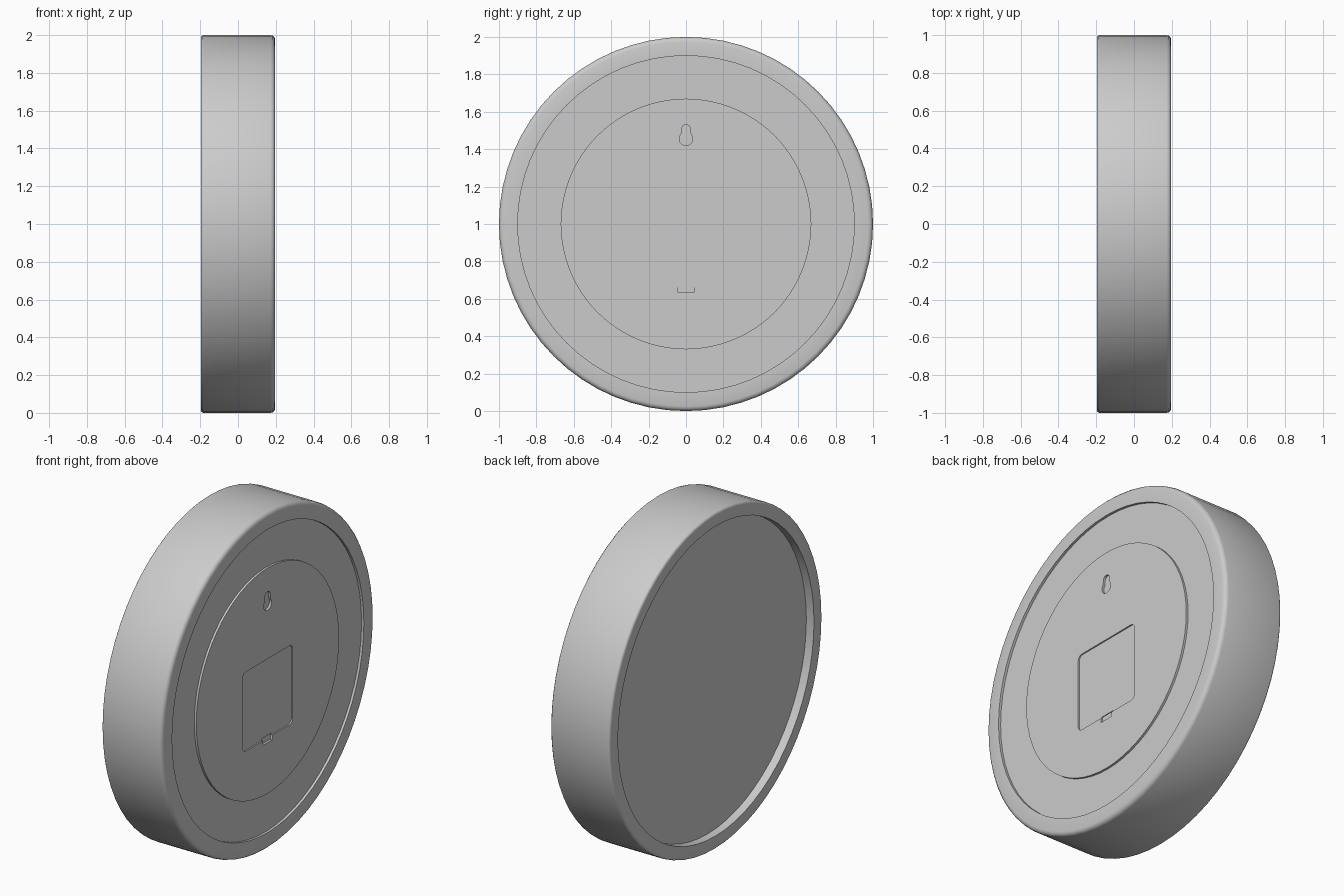
import bpy, bmesh, math
from mathutils import Matrix

cube = bpy.data.objects.get("Cube")
if cube:
    bpy.data.objects.remove(cube, do_unlink=True)

SEGMENTS = 64
CENTRE_Z = 1.0
HALF = 0.197          # half the depth of the case

grey = bpy.data.materials.new("light grey plastic")
grey.use_nodes = True
colour = (0.6, 0.6, 0.6, 1)
grey.diffuse_color = colour
grey.node_tree.nodes["Principled BSDF"].inputs["Base Color"].default_value = colour


def finish(name, bm):
    bmesh.ops.recalc_face_normals(bm, faces=bm.faces[:])
    mesh = bpy.data.meshes.new(name)
    bm.to_mesh(mesh)
    bm.free()
    mesh.materials.append(grey)
    obj = bpy.data.objects.new(name, mesh)
    bpy.context.collection.objects.link(obj)
    return obj


def smooth(obj):
    bpy.ops.object.select_all(action="DESELECT")
    obj.select_set(True)
    bpy.context.view_layer.objects.active = obj
    bpy.ops.object.shade_smooth_by_angle(angle=math.radians(35))


def lathe(name, profile):
    """Turn (x, radius) points about the x axis, capping both ends."""
    bm = bmesh.new()
    rings = []
    for x, r in profile:
        angles = [2 * math.pi * i / SEGMENTS for i in range(SEGMENTS)]
        rings.append([bm.verts.new((x, r * math.sin(a), CENTRE_Z + r * math.cos(a)))
                      for a in angles])
    for a, b in zip(rings, rings[1:]):
        for i in range(SEGMENTS):
            j = (i + 1) % SEGMENTS
            bm.faces.new((a[i], a[j], b[j], b[i]))
    bm.faces.new(rings[0])
    bm.faces.new(rings[-1])
    return finish(name, bm)


def prism(name, outline, x0, x1):
    """Extrude a (y, z) outline along x."""
    bm = bmesh.new()
    face = bm.faces.new([bm.verts.new((x0, y, z)) for y, z in outline])
    new = bmesh.ops.extrude_face_region(bm, geom=[face])["geom"]
    verts = [v for v in new if isinstance(v, bmesh.types.BMVert)]
    bmesh.ops.transform(bm, matrix=Matrix.Translation((x1 - x0, 0, 0)), verts=verts)
    return finish(name, bm)


def arc(cy, cz, r, start, end, steps=6):
    angles = [math.radians(start + (end - start) * i / steps) for i in range(steps + 1)]
    return [(cy + r * math.cos(a), cz + r * math.sin(a)) for a in angles]


def cut(obj, cutter):
    cutter.hide_render = True
    mod = obj.modifiers.new("cut", "BOOLEAN")
    mod.operation = "DIFFERENCE"
    mod.solver = "EXACT"
    mod.object = cutter
    bpy.context.view_layer.objects.active = obj
    bpy.ops.object.modifier_apply(modifier=mod.name)
    bpy.data.objects.remove(cutter, do_unlink=True)


def fillet(x, side, r):
    """Rounded outer edge, running from the rim side towards the face."""
    return [(x - side * r * (1 - math.sin(math.radians(a))),
             1 - r * (1 - math.cos(math.radians(a)))) for a in (0, 30, 60, 90)]


# Round case: dial recess on one side, shallow back recess on the other
case = lathe("case",
             [(-HALF + 0.05, 0.92), (-HALF, 0.92)]
             + fillet(-HALF, -1, 0.015)[::-1]
             + fillet(HALF, 1, 0.025)
             + [(HALF, 0.9), (HALF - 0.015, 0.9)])
smooth(case)

# Raised round back plate
plate = lathe("back_plate", [(0.1, 0.67), (0.195, 0.67)])

# Battery compartment recess with rounded corners
half, r, mid = 0.235, 0.03, 0.895
corner = half - r
door = (arc(corner, mid + corner, r, 0, 90) + arc(-corner, mid + corner, r, 90, 180)
        + arc(-corner, mid - corner, r, 180, 270) + arc(corner, mid - corner, r, 270, 360))
cut(plate, prism("door_cutter", door, 0.187, 0.25))

# Finger notch below the door
notch = [(-0.048, 0.67), (-0.042, 0.633), (0.042, 0.633), (0.048, 0.67)]
cut(plate, prism("notch_cutter", notch, 0.177, 0.25))

# Keyhole hanger: round hole with a narrower slot above
keyhole = arc(0, 1.455, 0.036, 135, 405, 14) + arc(0, 1.505, 0.025, 0, 180, 8)
cut(plate, prism("keyhole_cutter", keyhole, 0.165, 0.25))
smooth(plate)
